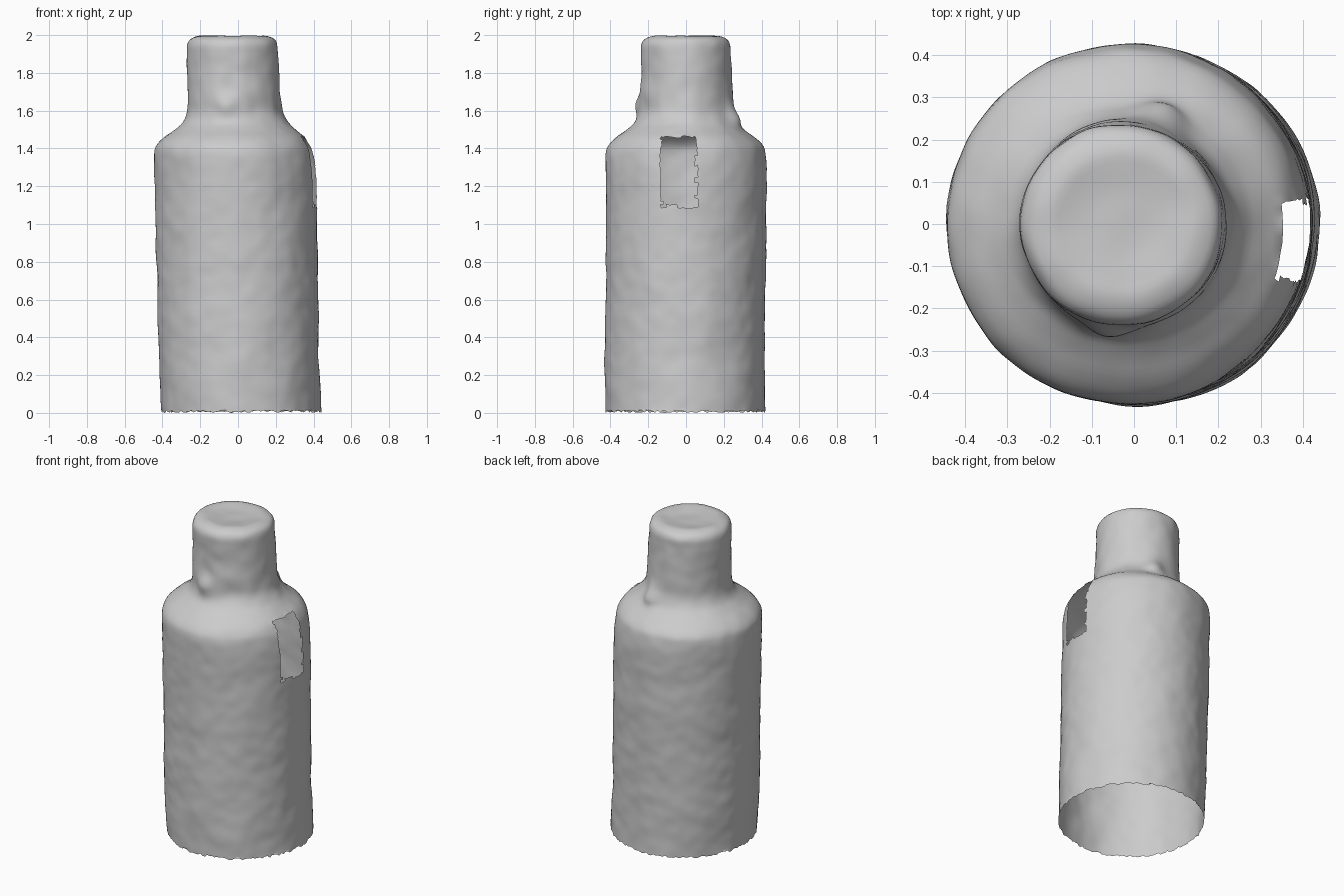
import bpy, bmesh, math, random
from mathutils import Vector, noise

if "Cube" in bpy.data.objects:
    bpy.data.objects.remove(bpy.data.objects["Cube"])

random.seed(4)
SEG = 176

# Profile stations: z, x min, x max, y min, y max
profile = [
    (0.005, -.405, .44, -.427, .42), (0.25, -.417, .43, -.43, .417),
    (0.60, -.427, .425, -.425, .42), (1.00, -.436, .42, -.424, .425),
    (1.25, -.441, .414, -.426, .427), (1.37, -.442, .40, -.425, .42),
    (1.42, -.427, .383, -.408, .405), (1.46, -.39, .355, -.37, .365),
    (1.50, -.335, .307, -.315, .31), (1.54, -.293, .265, -.272, .275),
    (1.60, -.27, .228, -.25, .252), (1.70, -.267, .22, -.246, .245),
    (1.80, -.27, .217, -.237, .24), (1.90, -.27, .213, -.238, .236),
    (1.95, -.267, .208, -.237, .235), (1.98, -.25, .193, -.218, .216),
    (1.996, -.205, .15, -.175, .175), (1.993, -.16, .11, -.13, .13),
    (1.986, -.09, .05, -.07, .07), (1.985, -.03, -.01, -.01, .01),
]

# Local bumps and dents: centre, radius, height
bumps = [
    ((.07, .26, 1.57), .06, .035), ((-.06, -.25, 1.63), .055, .022),
    ((.22, .03, 1.61), .06, .012), ((-.05, -.24, 1.71), .05, -.010),
    ((.04, -.24, 1.85), .05, .006), ((.10, -.23, 1.62), .05, -.006),
]


def catmull(a, b, c, d, t):
    return [.5 * (2*q + (r-p)*t + (2*p-5*q+4*r-s)*t*t + (3*q-p-3*r+s)*t**3)
            for p, q, r, s in zip(a, b, c, d)]


def stations():
    n = len(profile)
    for i in range(n - 1):
        a, b, c, d = (profile[max(0, min(n-1, i+k))] for k in (-1, 0, 1, 2))
        steps = max(2, round(math.hypot(c[0]-b[0], c[2]-b[2]) / .015))
        for k in range(steps):
            yield catmull(a, b, c, d, k / steps)
    yield profile[-1]


def surface_offset(p):
    h = .006 * noise.noise(p * 5) + .003 * noise.noise(p * 13)
    for c, r, amp in bumps:
        h += amp * math.exp(-((p - Vector(c)).length / r) ** 2)
    return h


# Bottle shell: lofted, slightly uneven rings
bm = bmesh.new()
rings = []
for j, (z, x0, x1, y0, y1) in enumerate(stations()):
    ring = []
    for i in range(SEG):
        a = math.tau * i / SEG
        n = Vector((math.cos(a), math.sin(a), 0))
        p = Vector(((x0+x1)/2 + n.x*(x1-x0)/2, (y0+y1)/2 + n.y*(y1-y0)/2, z))
        if z > 1.97 and x1 < .195:
            p.z += .004 * noise.noise(p * 9)
        else:
            p += n * surface_offset(p)
        if j == 0:
            p.z = random.uniform(0, .016)   # ragged open base
        ring.append(bm.verts.new(p))
    rings.append(ring)
for lo, hi in zip(rings, rings[1:]):
    for i in range(SEG):
        k = (i + 1) % SEG
        bm.faces.new((lo[i], lo[k], hi[k], hi[i]))
bm.faces.new(rings[-1])

# Ragged opening on the right side
def in_opening(c):
    w = .010 * noise.noise(c * 30)
    return c.x > .2 and -.13 + w < c.y < .055 + w and 1.095 + w < c.z < 1.457 + w

gone = [f for f in bm.faces if in_opening(f.calc_center_median())]
bmesh.ops.delete(bm, geom=gone, context='FACES')
for v in bm.verts:
    if v.is_boundary and v.co.z > .5:
        v.co.y += random.uniform(-.004, .004)
        v.co.z += random.uniform(-.005, .005)

mesh = bpy.data.meshes.new("bottle_shell")
bm.to_mesh(mesh)
bm.free()
for poly in mesh.polygons:
    poly.use_smooth = True
bottle = bpy.data.objects.new("bottle_shell", mesh)
bpy.context.collection.objects.link(bottle)
